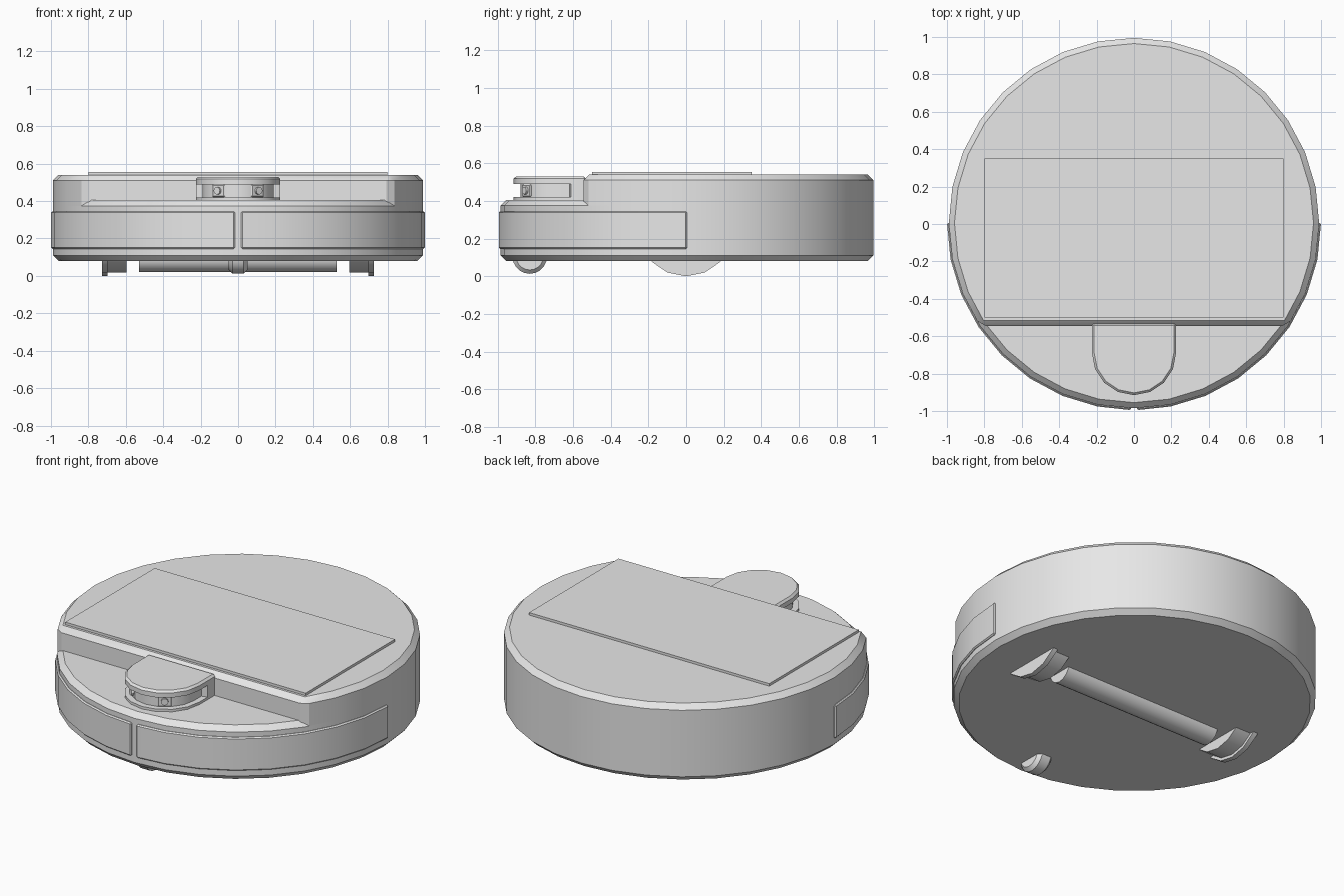
import bpy, bmesh
from math import sin, cos, pi, radians
from mathutils import Matrix

if "Cube" in bpy.data.objects:
    bpy.data.objects.remove(bpy.data.objects["Cube"], do_unlink=True)

grey = bpy.data.materials.new("plain grey")
grey.use_nodes = True
grey.diffuse_color = (0.8, 0.8, 0.8, 1)
grey.node_tree.nodes["Principled BSDF"].inputs["Base Color"].default_value = (0.8, 0.8, 0.8, 1)

STEP = pi / 16   # the round shell has 32 sides
R = 0.99
CY = 0.005       # shell centre in y


def finish(name, bm, matrix=None):
    bmesh.ops.recalc_face_normals(bm, faces=bm.faces)
    if matrix:
        bm.transform(matrix)
    mesh = bpy.data.meshes.new(name)
    bm.to_mesh(mesh)
    bm.free()
    mesh.materials.append(grey)
    obj = bpy.data.objects.new(name, mesh)
    bpy.context.collection.objects.link(obj)
    bpy.ops.object.select_all(action='DESELECT')
    obj.select_set(True)
    bpy.context.view_layer.objects.active = obj
    bpy.ops.object.shade_smooth_by_angle(angle=radians(30))
    return obj


def chamfer(bm, width, keep_below=-9.0):
    """Chamfer the sharp edges that lie above a height."""
    bmesh.ops.recalc_face_normals(bm, faces=bm.faces)
    edges = [e for e in bm.edges
             if e.calc_face_angle(0) > radians(30)
             and sum(v.co.z for v in e.verts) / 2 > keep_below]
    bmesh.ops.bevel(bm, geom=edges, offset=width, segments=1,
                    affect='EDGES', profile=0.5)


def prism(name, outline, z0, z1, width=0, keep_below=-9.0, matrix=None):
    bm = bmesh.new()
    base = bm.faces.new([bm.verts.new((x, y, z0)) for x, y in outline])
    top = bmesh.ops.extrude_face_region(bm, geom=[base], use_keep_orig=True)
    for v in top["geom"]:
        if isinstance(v, bmesh.types.BMVert):
            v.co.z = z1
    if width:
        chamfer(bm, width, keep_below)
    return finish(name, bm, matrix)


def cylinder(name, centre, radius, depth, axis='X', sides=16, width=0, turn=0):
    bm = bmesh.new()
    bmesh.ops.create_cone(bm, cap_ends=True, segments=sides,
                          radius1=radius, radius2=radius, depth=depth)
    if width:
        chamfer(bm, width)
    rot = Matrix.Rotation(pi / 2, 4, 'Y' if axis == 'X' else 'X')
    finish(name, bm, Matrix.Translation(centre) @ Matrix.Rotation(turn, 4, 'Z') @ rot)


def arc(radius, angles, cy=CY):
    return [(radius * cos(a), cy + radius * sin(a)) for a in angles]


def rect(x0, x1, y0, y1):
    return [(x0, y0), (x1, y0), (x1, y1), (x0, y1)]


# Round lower shell and raised rear shell, cut straight across the front
prism("lower_shell", arc(R, [k * STEP for k in range(32)]), 0.08, 0.405, 0.03)
prism("upper_shell", arc(R, [k * STEP for k in range(-3, 20)]), 0.375, 0.54, 0.03, 0.38)
prism("top_panel", rect(-0.80, 0.80, -0.50, 0.35), 0.53, 0.555)

# Two bumper halves around the front
bumper_angles = [-pi / 2 + 0.017] + [k * STEP for k in range(-7, 1)]
bumper = arc(1.0, bumper_angles) + arc(0.95, bumper_angles[::-1])
for side, s in (("left", 1), ("right", -1)):
    prism(side + "_bumper", [(s * x, y) for x, y in bumper], 0.145, 0.345, 0.007)

# Sensor turret: base, recessed core, rear block and lid
TY = -0.69


def turret_outline(radius):
    return ([(-radius, -0.53)] + arc(radius, [pi + k * pi / 8 for k in range(9)], TY)
            + [(radius, -0.53)])


prism("turret_base", turret_outline(0.225), 0.39, 0.42)
prism("turret_core", turret_outline(0.19), 0.40, 0.50)
prism("turret_lid", turret_outline(0.225), 0.49, 0.53, 0.012, 0.50)
rear = [(-0.225, -0.53), (-0.225, -0.61), (-0.19, -0.62),
        (0.19, -0.62), (0.225, -0.61), (0.225, -0.53)]
prism("turret_rear_block", rear, 0.41, 0.50)

# Sensor pads and lenses on the turret core
for side, s in (("left", 1), ("right", -1)):
    turn = s * 3 * STEP
    place = Matrix.Translation((0, TY, 0.455)) @ Matrix.Rotation(turn, 4, 'Z')
    prism(side + "_sensor_pad", rect(-0.04, 0.04, -0.192, -0.17), -0.034, 0.034,
          0.006, matrix=place)
    lens = (0.196 * sin(turn), TY - 0.196 * cos(turn), 0.455)
    cylinder(side + "_sensor_lens", lens, 0.02, 0.018, 'Y', 12, turn=turn)

# Drive wheels with a larger outer flange
for side, s in (("left", 1), ("right", -1)):
    cylinder(side + "_wheel", (s * 0.655, 0, 0.253), 0.236, 0.12)
    cylinder(side + "_wheel_flange", (s * 0.712, 0, 0.253), 0.253, 0.03)

# Cleaning roller and front caster
cylinder("roller", (0, 0, 0.10), 0.08, 1.06)
cylinder("front_caster", (0, -0.83, 0.105), 0.092, 0.10, sides=20, width=0.02)
